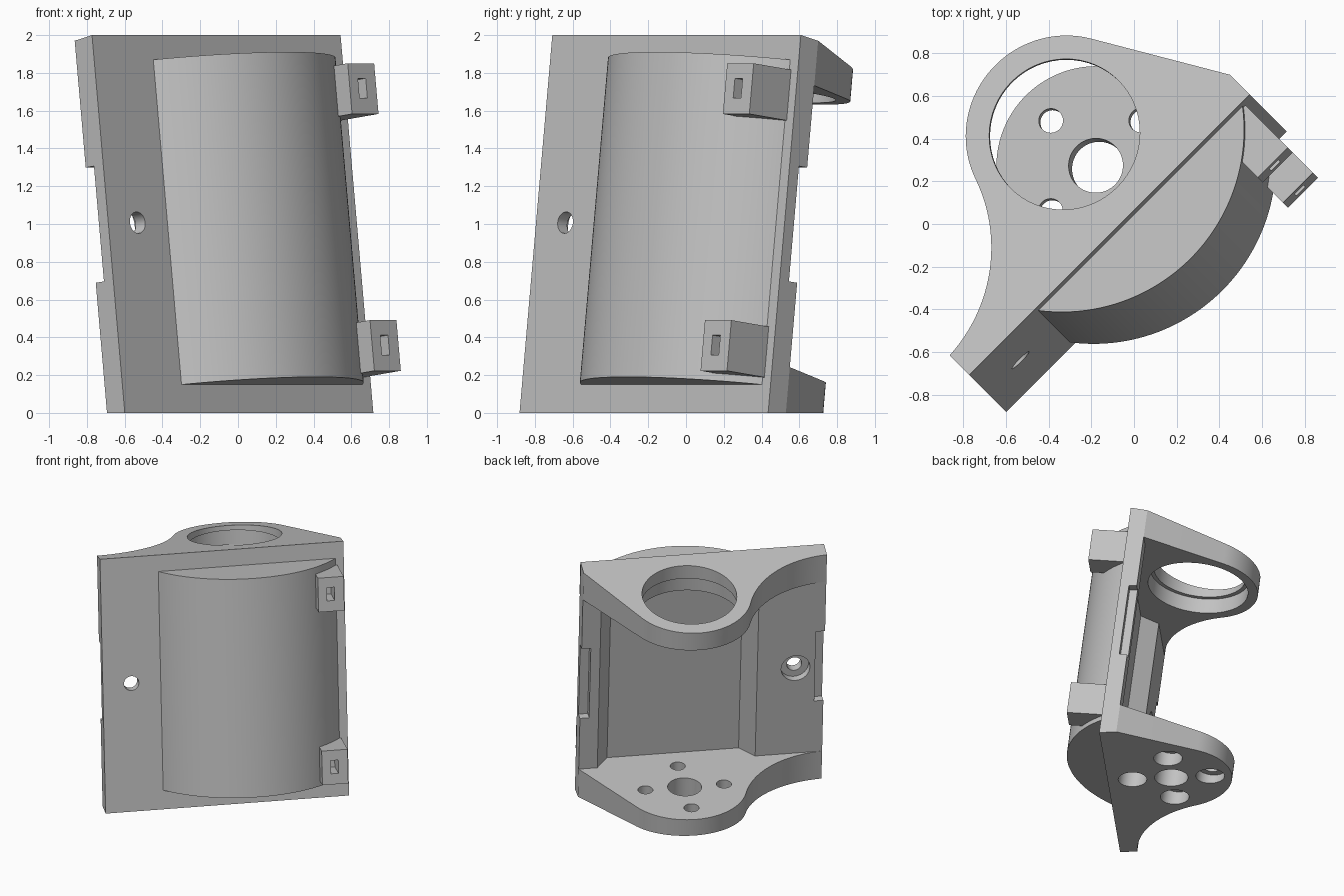
import bpy, bmesh, math
from mathutils import Matrix, Vector

if "Cube" in bpy.data.objects:
    bpy.data.objects.remove(bpy.data.objects["Cube"])

grey = bpy.data.materials.new("plain grey")
grey.use_nodes = True
GREY = (0.54, 0.54, 0.54, 1)
grey.diffuse_color = GREY
grey.node_tree.nodes["Principled BSDF"].inputs["Base Color"].default_value = GREY

# Local frame: x along the plate, y away from its rear, z up the leaning plate
LEAN = math.radians(7)
FRAME = (Matrix.Translation((0.141, -0.141, 0))
         @ Matrix.Rotation(math.radians(45), 4, 'Z')
         @ Matrix.Rotation(-LEAN, 4, 'X'))
LEFT, RIGHT, THICK = -1.047, 0.814, 0.132
HEIGHT = 2 / math.cos(LEAN)
LOW, HIGH = 0.26, 1.762          # inner faces of the two flanges
AXIS = Vector((0.067, 0.492))    # centre of the bearing holes
LOBE = 0.468


def finish(name, bm):
    bmesh.ops.recalc_face_normals(bm, faces=bm.faces)
    mesh = bpy.data.meshes.new(name)
    bm.to_mesh(mesh)
    bm.free()
    mesh.materials.append(grey)
    ob = bpy.data.objects.new(name, mesh)
    bpy.context.collection.objects.link(ob)
    ob.matrix_world = FRAME
    return ob


def prism(name, points, bottom, top):
    """Extrude an outline; bottom and top are heights as functions of y."""
    bm = bmesh.new()
    lower = [bm.verts.new((x, y, bottom(y))) for x, y in points]
    upper = [bm.verts.new((x, y, top(y))) for x, y in points]
    bm.faces.new(lower)
    bm.faces.new(upper)
    for i in range(len(points)):
        j = (i + 1) % len(points)
        bm.faces.new((lower[i], lower[j], upper[j], upper[i]))
    return finish(name, bm)


def flat(z):
    return lambda y: z


def box(name, x0, x1, y0, y1, z0, z1):
    return prism(name, [(x0, y0), (x1, y0), (x1, y1), (x0, y1)], flat(z0), flat(z1))


def drill(x, y, z, radius, depth, along_y=False):
    """Round cutter centred on a point."""
    bm = bmesh.new()
    turn = Matrix.Rotation(math.pi / 2, 4, 'X') if along_y else Matrix()
    bmesh.ops.create_cone(bm, cap_ends=True, segments=64, radius1=radius,
                          radius2=radius, depth=depth,
                          matrix=Matrix.Translation((x, y, z)) @ turn)
    return finish("cutter", bm)


def cut(ob, cutters):
    bpy.context.view_layer.objects.active = ob
    for cutter in cutters:
        cutter.hide_render = True
        mod = ob.modifiers.new("cut", 'BOOLEAN')
        mod.operation = 'DIFFERENCE'
        mod.solver = 'EXACT'
        mod.object = cutter
        bpy.ops.object.modifier_apply(modifier=mod.name)
        bpy.data.objects.remove(cutter)


def arc(centre, radius, start, end, steps):
    return [(centre[0] + radius * math.cos(start + (end - start) * i / steps),
             centre[1] + radius * math.sin(start + (end - start) * i / steps))
            for i in range(steps + 1)]


# Flange outline: straight shoulder, round lobe, concave sweep to the far corner
corner = Vector((RIGHT, THICK))
to_corner = corner - AXIS
start = math.atan2(to_corner.y, to_corner.x) + math.acos(LOBE / to_corner.length)
join = math.radians(161.4)
sweep_radius = 0.749
sweep_centre = AXIS + (LOBE + sweep_radius) * Vector((math.cos(join), math.sin(join)))
sweep_end = -math.acos((LEFT - sweep_centre.x) / sweep_radius)
outline = [(LEFT, 0), (RIGHT, 0), tuple(corner)]
outline += arc(AXIS, LOBE, start, join, 40)
outline += arc(sweep_centre, sweep_radius, join - math.pi, sweep_end, 24)[1:]

# Lower flange: wedge with a shaft hole and four counterbored screw holes
lower_flange = prism("lower_flange", outline, lambda y: y * math.tan(LEAN), flat(LOW))
cx, cy = AXIS
holes = [drill(cx, cy, 0.2, 0.128, 1)]
for dx, dy in ((1, 0), (-1, 0), (0, 1), (0, -1)):
    x, y = cx + 0.3 * dx, cy + 0.3 * dy
    holes.append(drill(x, y, 0.2, 0.057, 1))
    holes.append(drill(x, y, -0.03, 0.11, 0.4))
cut(lower_flange, holes)

# Upper flange: wedge with a stepped bearing bore
upper_flange = prism("upper_flange", outline, flat(HIGH), lambda y: HEIGHT - 0.105 * y)
cut(upper_flange, [drill(cx, cy, HIGH, 0.357, 1),
                   drill(cx, cy, HIGH, 0.39, 0.25)])

# Mounting plate with tapered window, edge notches and a countersunk hole
plate = box("mounting_plate", LEFT, RIGHT, 0, THICK, LOW, HIGH)
window = prism("cutter", [(-0.4, -0.04), (0.545, -0.04), (0.7, 0.17), (-0.565, 0.17)],
               flat(LOW - 0.1), flat(HIGH + 0.1))
cut(plate, [window,
            box("cutter", LEFT - 0.1, LEFT + 0.07, 0.07, 0.3, 0.71, 1.325),
            box("cutter", RIGHT - 0.07, RIGHT + 0.1, 0.07, 0.3, 0.71, 1.325),
            drill(-0.828, 0.06, 1.015, 0.057, 0.5, True),
            drill(-0.828, THICK, 1.015, 0.11, 0.12, True)])

# Rounded cover on the front of the plate
half, rise = 0.677, 0.335
radius = (half ** 2 + rise ** 2) / (2 * rise)
spread = math.asin(half / radius)
cover = prism("rounded_cover",
              arc((0.073, radius - rise), radius, -math.pi / 2 - spread,
                  -math.pi / 2 + spread, 48),
              flat(0.151), flat(1.884))

# Slotted blocks beside the cover
blocks = []
for name, z in (("lower_block", 0.19), ("upper_block", 1.56)):
    block = box(name, 0.565, 0.763, -0.282, 0, z, z + 0.27)
    cut(block, [box("cutter", 0.632, 0.69, -0.4, -0.12, z + 0.085, z + 0.19)])
    blocks.append(block)

# Smooth the round walls, keep the edges sharp
bpy.ops.object.select_all(action='DESELECT')
for ob in [lower_flange, upper_flange, plate, cover] + blocks:
    ob.select_set(True)
bpy.context.view_layer.objects.active = cover
bpy.ops.object.shade_smooth_by_angle(angle=math.radians(25))
